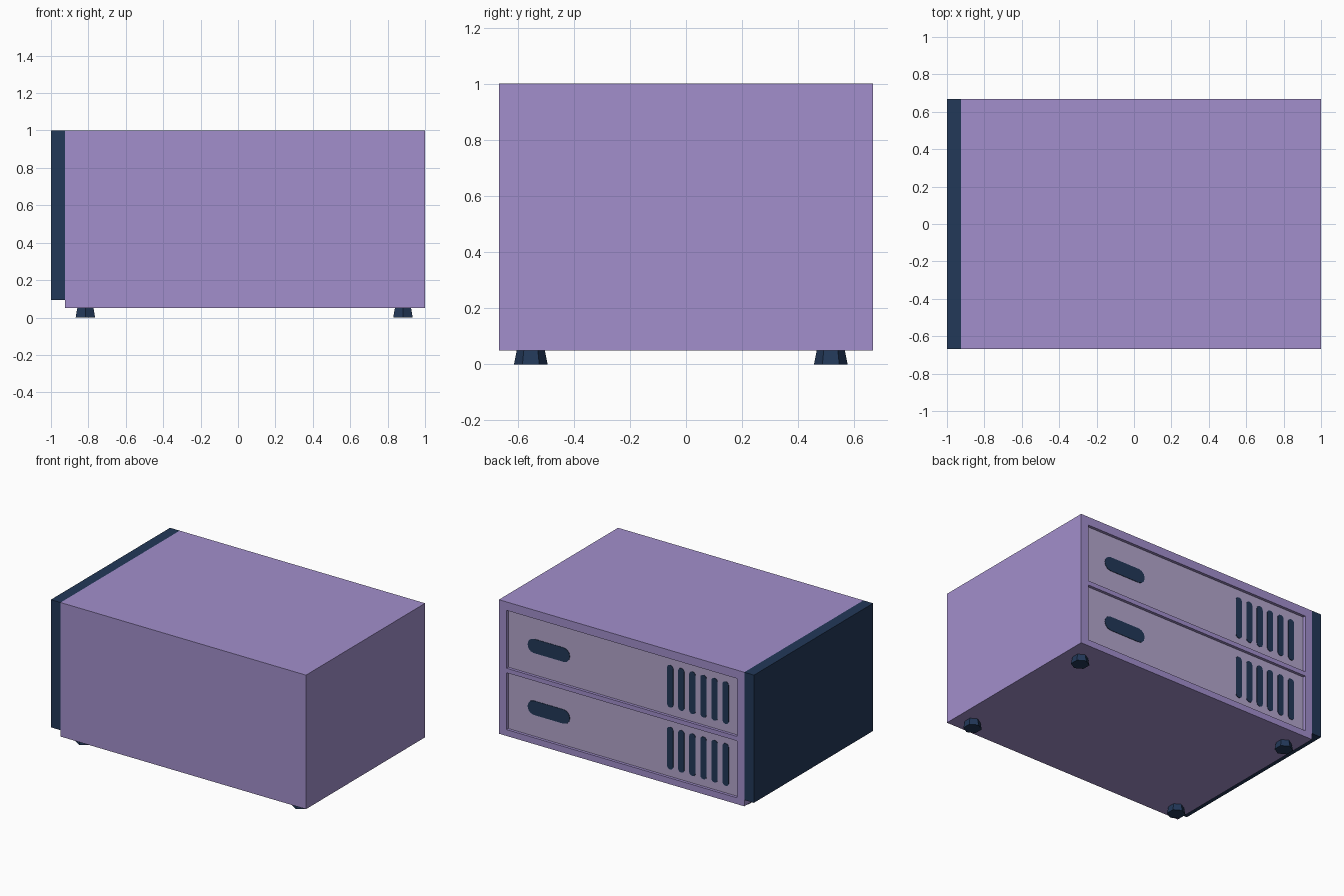
import bpy, bmesh, math

if "Cube" in bpy.data.objects:
    bpy.data.objects.remove(bpy.data.objects["Cube"])


def material(name, rgb):
    lin = [((c / 255 + 0.055) / 1.055) ** 2.4 for c in rgb]
    m = bpy.data.materials.new(name)
    m.diffuse_color = (*lin, 1)
    m.use_nodes = True
    m.node_tree.nodes["Principled BSDF"].inputs["Base Color"].default_value = m.diffuse_color
    return m


LILAC = material("lilac casing", (162, 143, 204))
GREY = material("grey lilac drawer", (179, 166, 204))
NAVY = material("dark navy", (34, 56, 88))


def add(name, bm, mat):
    bmesh.ops.recalc_face_normals(bm, faces=bm.faces)
    me = bpy.data.meshes.new(name)
    bm.to_mesh(me)
    bm.free()
    me.materials.append(mat)
    ob = bpy.data.objects.new(name, me)
    bpy.context.collection.objects.link(ob)
    return ob


def box(name, x0, x1, y0, y1, z0, z1, mat):
    bm = bmesh.new()
    bmesh.ops.create_cube(bm, size=1)
    for v in bm.verts:
        v.co = ((x0 + x1) / 2 + v.co.x * (x1 - x0),
                (y0 + y1) / 2 + v.co.y * (y1 - y0),
                (z0 + z1) / 2 + v.co.z * (z1 - z0))
    return add(name, bm, mat)


def rounded_plate(name, cx, cz, w, h, r, y0, y1, mat):
    """Thin plate in the xz plane with rounded corners."""
    bm = bmesh.new()
    ring = []
    for k, (sx, sz) in enumerate([(1, 1), (-1, 1), (-1, -1), (1, -1)]):
        for i in range(4):
            a = math.radians(90 * k + 30 * i)
            ring.append(bm.verts.new((cx + sx * (w / 2 - r) + r * math.cos(a), y0,
                                      cz + sz * (h / 2 - r) + r * math.sin(a))))
    face = bm.faces.new(ring)
    ext = bmesh.ops.extrude_face_region(bm, geom=[face])
    for g in ext["geom"]:
        if isinstance(g, bmesh.types.BMVert):
            g.co.y = y1
    return add(name, bm, mat)


BACK, FLOOR = 0.667, 0.647
DRAWERS = {"lower": (0.095, 0.498), "upper": (0.53, 0.94)}

# Casing with two shallow drawer recesses in the back
casing = box("casing", -0.924, 1.0, -0.667, BACK, 0.05, 1.0, LILAC)
casing.data.materials.append(GREY)
for label, (z0, z1) in DRAWERS.items():
    cutter = box("cutter", -0.868, 0.94, FLOOR, 0.8, z0, z1, LILAC)
    cutter.hide_render = True
    mod = casing.modifiers.new("recess", 'BOOLEAN')
    mod.operation, mod.solver, mod.object = 'DIFFERENCE', 'EXACT', cutter
    bpy.context.view_layer.objects.active = casing
    bpy.ops.object.modifier_apply(modifier=mod.name)
    bpy.data.objects.remove(cutter)

# Drawer fronts are the recess floors
for p in casing.data.polygons:
    p.material_index = int(p.normal.y > 0.9 and p.center.y < BACK - 0.01)

# Dark side panel
box("side_panel", -1.0, -0.924, -0.667, BACK, 0.095, 1.0, NAVY)

# Handle and vent slots on each drawer
for label, (z0, z1) in DRAWERS.items():
    cz = (z0 + z1) / 2
    rounded_plate(label + "_handle", 0.622, cz, 0.33, 0.1, 0.048,
                  FLOOR - 0.002, FLOOR + 0.003, NAVY)
    for i in range(6):
        rounded_plate(f"{label}_vent_{i + 1}", -0.33 - 0.087 * i, cz, 0.048, 0.3, 0.022,
                      FLOOR - 0.002, FLOOR + 0.003, NAVY)

# Tapered six-sided feet
for x in (-0.816, 0.882):
    for y in (-0.553, 0.516):
        bm = bmesh.new()
        bmesh.ops.create_cone(bm, cap_ends=True, segments=6,
                              radius1=0.06, radius2=0.05, depth=0.05)
        # turn so that two corners lie along y
        turn = max(bm.verts, key=lambda v: v.co.length).co
        ang = math.pi / 2 - math.atan2(turn.y, turn.x)
        for v in bm.verts:
            a, r = math.atan2(v.co.y, v.co.x) + ang, math.hypot(v.co.x, v.co.y)
            v.co = (x + r * math.cos(a), y + r * math.sin(a), v.co.z + 0.025)
        add("foot", bm, NAVY)
